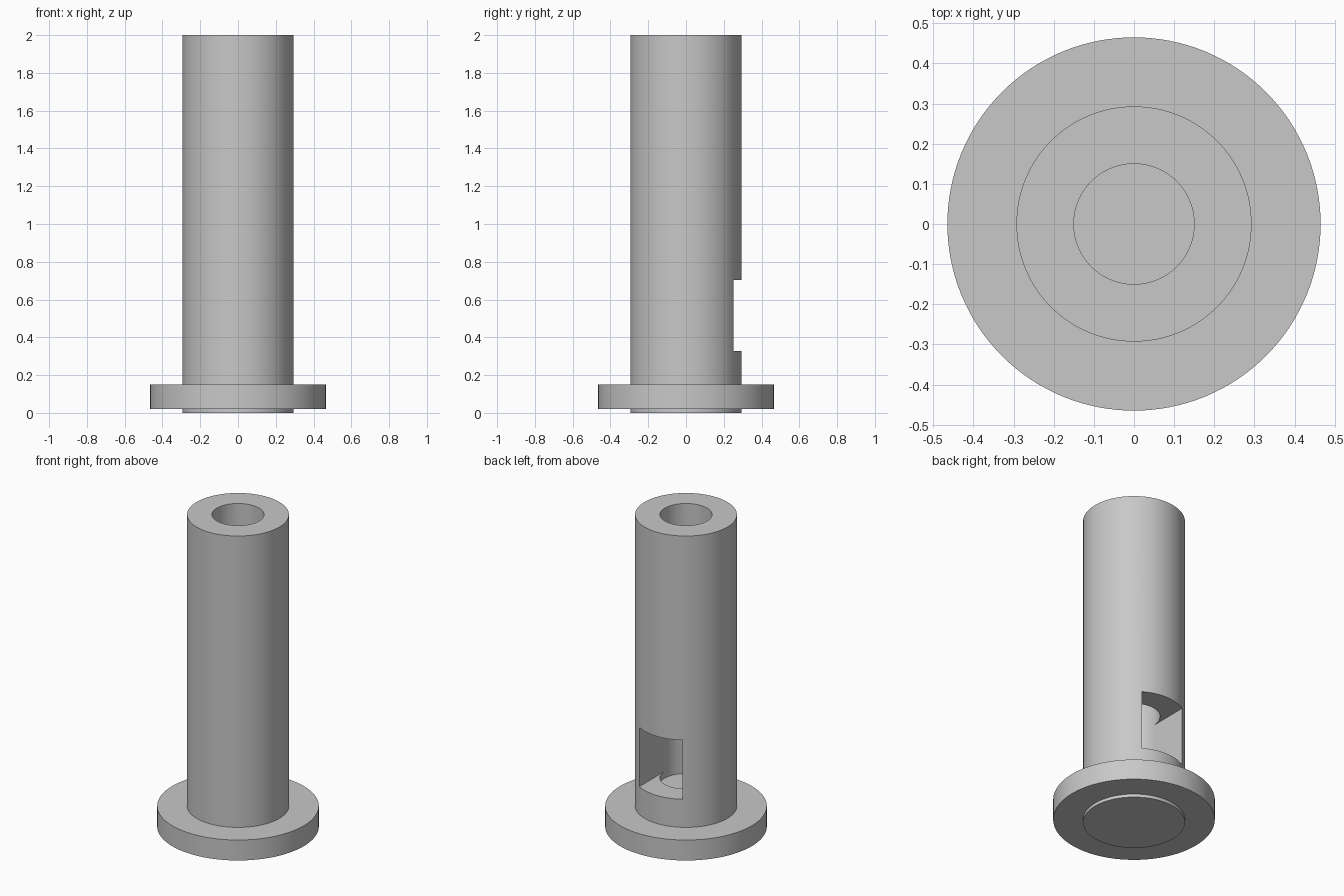
import bpy, bmesh, math
from mathutils import Matrix, Vector

cube = bpy.data.objects.get("Cube")
if cube:
    bpy.data.objects.remove(cube, do_unlink=True)

BODY_R, FLANGE_R, BORE_R = 0.293, 0.465, 0.15
SIDES = 128

grey = bpy.data.materials.new("plain grey")
grey.use_nodes = True
colour = (0.58, 0.58, 0.58, 1)
grey.diffuse_color = colour
grey.node_tree.nodes["Principled BSDF"].inputs["Base Color"].default_value = colour


def add_object(name, bm):
    bmesh.ops.recalc_face_normals(bm, faces=bm.faces)
    mesh = bpy.data.meshes.new(name)
    bm.to_mesh(mesh)
    bm.free()
    mesh.materials.append(grey)
    obj = bpy.data.objects.new(name, mesh)
    bpy.context.collection.objects.link(obj)
    return obj


def lathe(name, profile):
    """Spin an (r, z) profile, whose ends lie on the axis, around z."""
    bm = bmesh.new()
    verts = [bm.verts.new((r, 0, z)) for r, z in profile]
    edges = [bm.edges.new(pair) for pair in zip(verts, verts[1:])]
    bmesh.ops.spin(bm, geom=verts + edges, cent=(0, 0, 0), axis=(0, 0, 1),
                   angle=math.tau, steps=SIDES, use_duplicate=False)
    bmesh.ops.remove_doubles(bm, verts=bm.verts, dist=1e-4)
    return add_object(name, bm)


# Tube with flange near the foot and a blind bore from the top
tube = lathe("flanged_tube", [
    (0, 0), (BODY_R, 0), (BODY_R, 0.02), (FLANGE_R, 0.02), (FLANGE_R, 0.15),
    (BODY_R, 0.15), (BODY_R, 2), (BORE_R, 2), (BORE_R, 0.285), (0, 0.285)])

# Rectangular window cut through the back wall into the bore
bm = bmesh.new()
low, high = Vector((-0.151, 0.01, 0.328)), Vector((0.151, 0.5, 0.703))
bmesh.ops.create_cube(bm, size=1, matrix=Matrix.Translation((low + high) / 2)
                      @ Matrix.Diagonal((high - low).to_4d()))
window = add_object("window_cutter", bm)
window.hide_render = True

cut = tube.modifiers.new("window", 'BOOLEAN')
cut.operation = 'DIFFERENCE'
cut.solver = 'EXACT'
cut.object = window
bpy.ops.object.select_all(action='DESELECT')
bpy.context.view_layer.objects.active = tube
tube.select_set(True)
bpy.ops.object.modifier_apply(modifier=cut.name)
bpy.data.objects.remove(window, do_unlink=True)

bpy.ops.object.shade_smooth_by_angle(angle=math.radians(30))
